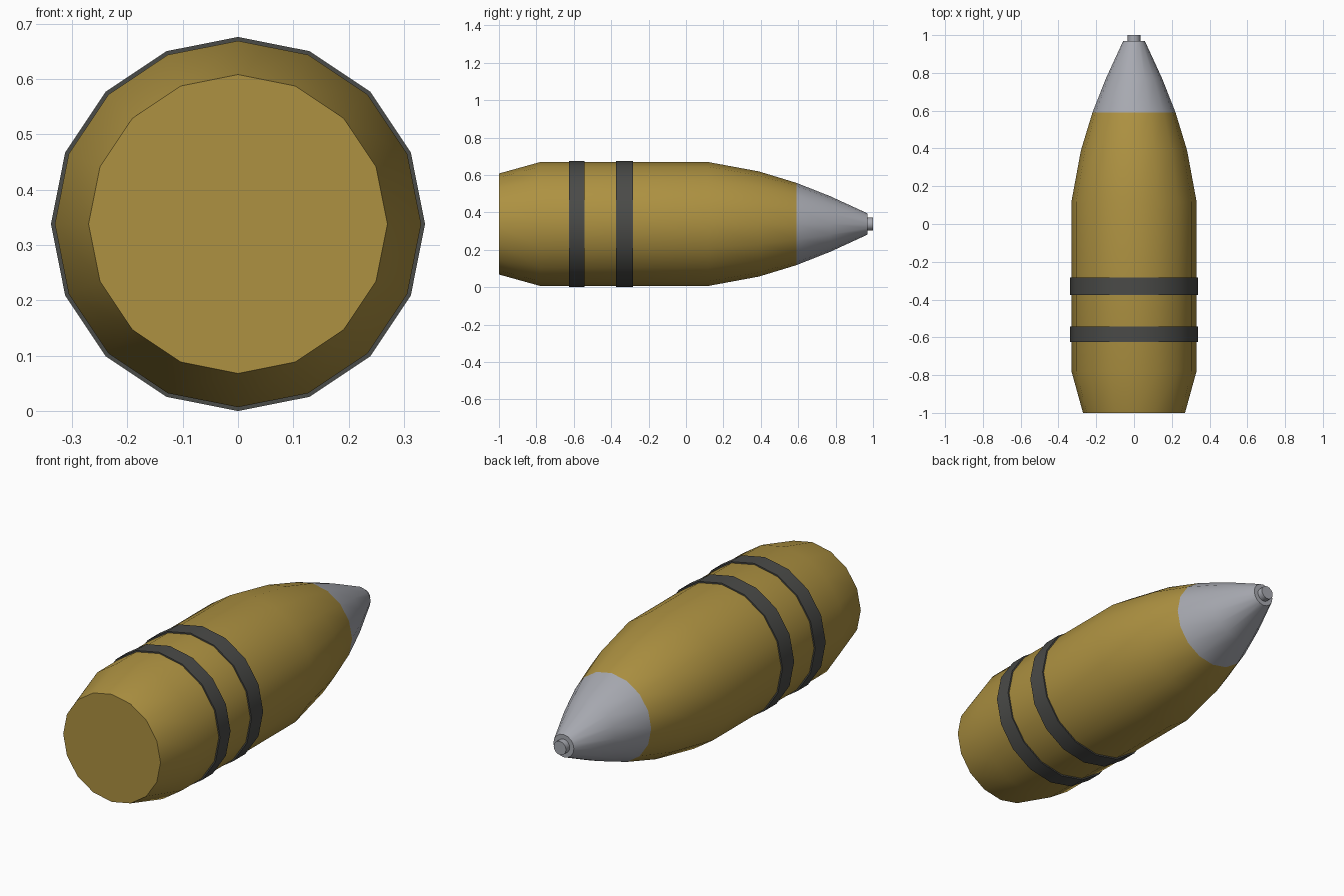
import bpy, bmesh, math

if "Cube" in bpy.data.objects:
    bpy.data.objects.remove(bpy.data.objects["Cube"])

SIDES = 16
AXIS_Z = 0.338


def material(name, rgb):
    m = bpy.data.materials.new(name)
    m.diffuse_color = (*rgb, 1.0)
    m.use_nodes = True
    m.node_tree.nodes["Principled BSDF"].inputs["Base Color"].default_value = m.diffuse_color
    return m


ochre = material("ochre paint", (0.42, 0.285, 0.053))
steel = material("light grey steel", (0.39, 0.40, 0.44))
dark = material("dark grey band", (0.068, 0.069, 0.064))


def lathe(name, profile, mats, rule=None, closed=False):
    """Turn a (y, radius) profile around the lengthwise axis."""
    bm = bmesh.new()
    rings = []
    for y, r in profile:
        rings.append([bm.verts.new((r * math.sin(math.tau * i / SIDES), y,
                                    AXIS_Z + r * math.cos(math.tau * i / SIDES)))
                      for i in range(SIDES)])
    pairs = list(zip(rings, rings[1:]))
    if closed:
        pairs.append((rings[-1], rings[0]))
    for a, b in pairs:
        for i in range(SIDES):
            j = (i + 1) % SIDES
            bm.faces.new((a[i], a[j], b[j], b[i]))
    if not closed:
        bm.faces.new(rings[0])
        bm.faces.new(rings[-1])
    bmesh.ops.recalc_face_normals(bm, faces=bm.faces)
    if rule:
        for f in bm.faces:
            f.material_index = rule(f.calc_center_median())
    me = bpy.data.meshes.new(name)
    bm.to_mesh(me)
    bm.free()
    for m in mats:
        me.materials.append(m)
    ob = bpy.data.objects.new(name, me)
    bpy.context.collection.objects.link(ob)
    bpy.ops.object.select_all(action='DESELECT')
    ob.select_set(True)
    bpy.context.view_layer.objects.active = ob
    bpy.ops.object.shade_smooth_by_angle(angle=math.radians(35))
    return ob


# Shell body with grey nose and small stepped fuze tip
lathe("shell_body",
      [(-1.0, 0.27), (-0.78, 0.331), (0.12, 0.331), (0.39, 0.281), (0.59, 0.22),
       (0.77, 0.149), (0.97, 0.057), (0.97, 0.034), (1.0, 0.034)],
      [ochre, steel], lambda c: 1 if c.y > 0.59 else 0)

# Driving bands
for name, y0, y1 in (("rear_band", -0.625, -0.542), ("front_band", -0.375, -0.283)):
    lathe(name, [(y0, 0.325), (y0, 0.338), (y1, 0.338), (y1, 0.325)], [dark], closed=True)
